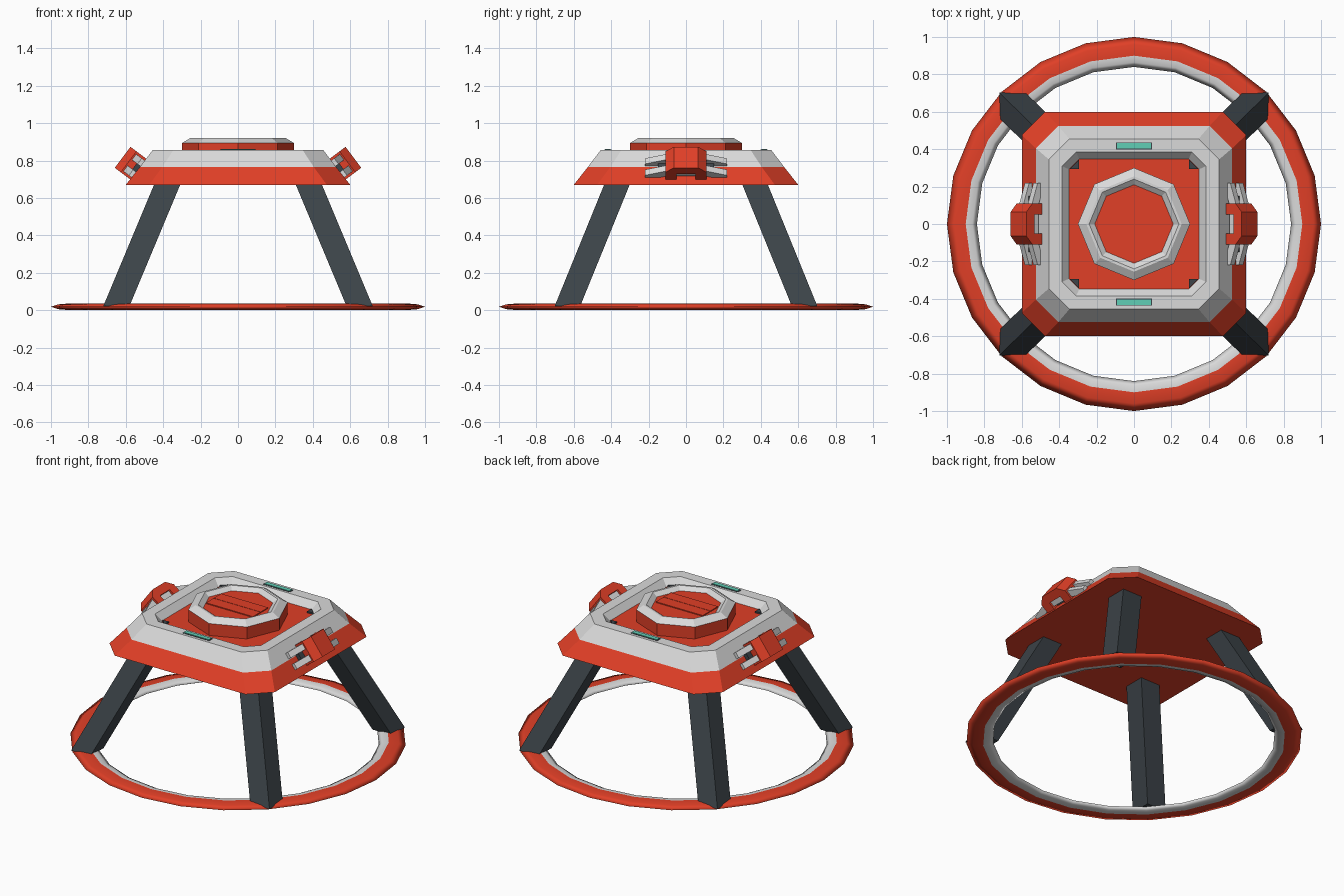
import bpy, bmesh, math
from mathutils import Vector

cube = bpy.data.objects.get("Cube")
if cube:
    bpy.data.objects.remove(cube, do_unlink=True)


def material(name, rgb):
    m = bpy.data.materials.new(name)
    m.use_nodes = True
    color = (*rgb, 1.0)
    m.diffuse_color = color
    m.node_tree.nodes["Principled BSDF"].inputs["Base Color"].default_value = color
    return m


RED = material("orange_red", (0.75, 0.05, 0.02))
WHITE = material("light_grey", (0.70, 0.70, 0.70))
DARK = material("dark_slate", (0.045, 0.056, 0.065))
TEAL = material("teal", (0.12, 0.62, 0.47))


def loft(name, rings, mats, bands=None, closed=False, start_mat=0, end_mat=0):
    """Skin a list of point rings; bands gives a material index per band."""
    bm = bmesh.new()
    loops = [[bm.verts.new(p) for p in ring] for ring in rings]
    n = len(loops[0])
    count = len(loops) if closed else len(loops) - 1
    for b in range(count):
        low, high = loops[b], loops[(b + 1) % len(loops)]
        for i in range(n):
            j = (i + 1) % n
            f = bm.faces.new((low[i], low[j], high[j], high[i]))
            f.material_index = bands[b] if bands else 0
    if not closed:
        bm.faces.new(loops[0][::-1]).material_index = start_mat
        bm.faces.new(loops[-1]).material_index = end_mat
    bmesh.ops.recalc_face_normals(bm, faces=bm.faces)
    mesh = bpy.data.meshes.new(name)
    bm.to_mesh(mesh)
    bm.free()
    for m in mats:
        mesh.materials.append(m)
    obj = bpy.data.objects.new(name, mesh)
    bpy.context.collection.objects.link(obj)
    return obj


def circle(r, z, n):
    return [(r * math.cos(math.tau * i / n), r * math.sin(math.tau * i / n), z)
            for i in range(n)]


def cut_square(h, c, z):
    """Square of half size h with corners cut back by c."""
    k = h - c
    return [(h, -k, z), (h, k, z), (k, h, z), (-k, h, z),
            (-h, k, z), (-h, -k, z), (-k, -h, z), (k, -h, z)]


def rect(x0, x1, y0, y1, z):
    return [(x0, y0, z), (x1, y0, z), (x1, y1, z), (x0, y1, z)]


def box(name, x0, x1, y0, y1, z0, z1, mat):
    return loft(name, [rect(x0, x1, y0, y1, z0), rect(x0, x1, y0, y1, z1)], [mat])


# Base ring: flattened tube, red outside and pale inside
half = [(0.84, 0.018), (0.865, 0.031), (0.90, 0.036), (0.96, 0.031), (1.0, 0.018)]
section = half + [(r, 0.036 - z) for r, z in half[-2:0:-1]]
ring = loft("base_ring", [circle(r, z, 24) for r, z in section], [RED, WHITE],
            [1, 1, 0, 0, 0, 0, 1, 1], closed=True)
for poly in ring.data.polygons:
    poly.use_smooth = True

# Body: sloped two-tone shell with a shallow recess on top
steps = [(0.60, 0.125, 0.67), (0.525, 0.12, 0.765), (0.455, 0.11, 0.857),
         (0.385, 0.075, 0.857), (0.347, 0.055, 0.815)]
loft("body_shell", [cut_square(*s) for s in steps], [RED, WHITE], [0, 1, 1, 1])

# Legs lean outward to the ring; their heads show in the recess corners
for sx in (1, -1):
    for sy in (1, -1):
        tag = ("left" if sx > 0 else "right") + ("_back" if sy > 0 else "_front")
        levels = [(0.58, 0.72, 0.022), (0.305, 0.445, 0.68)]
        loft("leg_" + tag, [[(sx * x, sy * y * 0.975, z) for x, y, z in rect(a, b, a, b, z)]
                            for a, b, z in levels], [DARK])
        a, b = 0.295, 0.342
        loft("leg_head_" + tag, [[(sx * a, sy * a, z), (sx * b, sy * a, z), (sx * a, sy * b, z)]
                                 for z in (0.81, 0.825)], [DARK])

# Hatch: octagonal rim with sunken planked lid
rim = [(0.30, 0.81), (0.30, 0.893), (0.255, 0.92), (0.24, 0.92), (0.21, 0.897)]
loft("hatch", [circle(r, z, 8) for r, z in rim], [RED, WHITE], [0, 1, 1, 1])
for i, y in enumerate((-0.088, -0.008)):
    box(f"hatch_plank_{i + 1}", -0.17, 0.17, y, y + 0.077, 0.895, 0.903, RED)

# Status lights on the top rim
for side, y in (("back", 0.418), ("front", -0.418)):
    box("light_frame_" + side, -0.097, 0.097, y - 0.019, y + 0.019, 0.856, 0.859, DARK)
    box("light_" + side, -0.09, 0.09, y - 0.014, y + 0.014, 0.856, 0.862, TEAL)

# Side clamps, built in the frame of the sloped wall
bracket = [(0.11, -0.01), (0.11, 0.075), (0.065, 0.115), (-0.065, 0.115),
           (-0.11, 0.075), (-0.11, -0.01), (-0.05, -0.01), (-0.05, 0.06),
           (0.05, 0.06), (0.05, -0.01)]
bar_path = [(-0.22, 0.03), (-0.10, 0.07), (0.10, 0.07), (0.22, 0.03)]

for side, s in (("left", 1), ("right", -1)):
    origin = Vector((s * 0.525, 0, 0.748))
    normal = Vector((s * 0.80, 0, 0.60))
    slope = Vector((s * -0.60, 0, 0.80))

    def place(y, n, t):
        return origin + normal * n + slope * t + Vector((0, y, 0))

    def bar(name, t, width, depth, drop, mat):
        loft(name, [[place(y, n - drop + dn, t + dt) for dn, dt in
                     ((0, -width), (0, width), (-depth, width), (-depth, -width))]
                    for y, n in bar_path], [mat])

    loft("clamp_" + side, [[place(y, n, t) for y, n in bracket] for t in (-0.07, 0.07)], [RED])
    bar("clamp_upper_bar_" + side, 0.038, 0.019, 0.045, 0, WHITE)
    bar("clamp_lower_bar_" + side, -0.038, 0.019, 0.045, 0, WHITE)
    # Dark spine joining the two bars
    loft("clamp_spine_" + side, [[place(y, n, t) for y, n in
                                  ((-0.15, -0.02), (0.15, -0.02), (0.15, 0.035), (-0.15, 0.035))]
                                 for t in (-0.025, 0.025)], [DARK])
